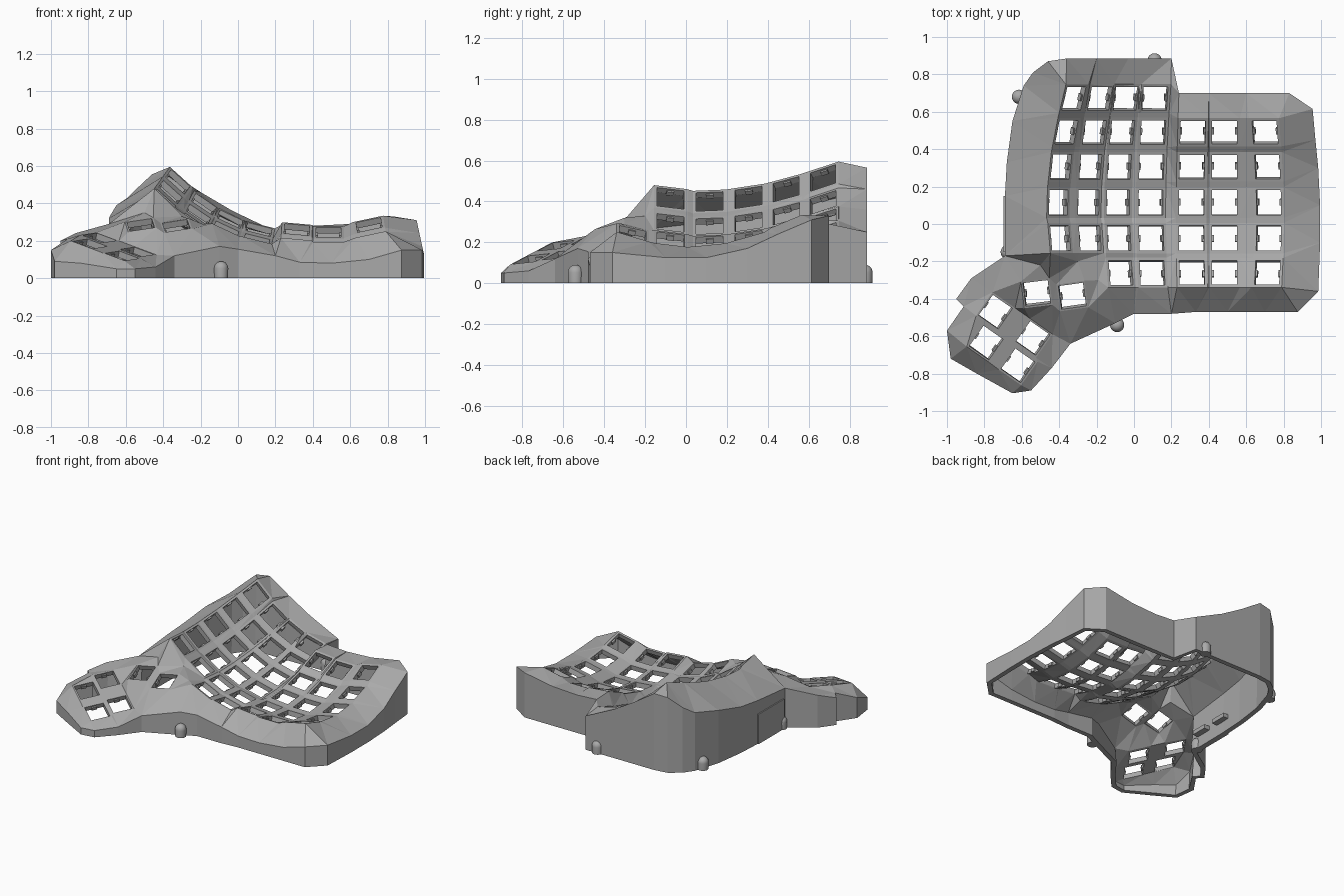
import bpy, bmesh, math
from mathutils import Vector, Matrix
from mathutils.geometry import delaunay_2d_cdt

if "Cube" in bpy.data.objects:
    bpy.data.objects.remove(bpy.data.objects["Cube"])

grey = bpy.data.materials.new("plain_grey")
grey.use_nodes = True
COLOR = (0.4, 0.4, 0.4, 1)
grey.diffuse_color = COLOR
grey.node_tree.nodes["Principled BSDF"].inputs["Base Color"].default_value = COLOR

HOLE = 0.067


def finish(bm, name):
    mesh = bpy.data.meshes.new(name)
    bm.to_mesh(mesh)
    bm.free()
    mesh.materials.append(grey)
    obj = bpy.data.objects.new(name, mesh)
    bpy.context.collection.objects.link(obj)
    return obj


# Key sockets: centre, two directions in the plate, half width of the frame
keys = []
ROW_Y = [-0.26, -0.075, 0.115, 0.305, 0.49, 0.67]
LEFT_RISE = [0.04, 0.015, 0, 0.02, 0.06, 0.115]
LEFT_SLOPE = [-0.22, -0.12, 0.04, 0.15, 0.27, 0.33]
RIGHT_RISE = [0.04, 0, 0, 0.04, 0.115]
RIGHT_SLOPE = [-0.3, -0.12, 0.1, 0.28, 0.42]
# x, z, tilt in degrees, first row, last row
COLUMNS = [(-0.404, 0.40, 42, 1, 5), (-0.243, 0.28, 34, 1, 5),
           (-0.085, 0.20, 25, 0, 5), (0.09, 0.145, 14, 0, 5),
           (0.307, 0.145, 5, 0, 4), (0.484, 0.13, 0, 0, 4),
           (0.72, 0.17, -12, 0, 4)]
for i, (x, z, tilt, first, last) in enumerate(COLUMNS):
    t = math.radians(tilt)
    rise, slope = (LEFT_RISE, LEFT_SLOPE) if i < 4 else (RIGHT_RISE, RIGHT_SLOPE)
    lean = 0.8 * math.tan(t)
    for r in range(first, last + 1):
        u = Vector((math.cos(t), 0, -math.sin(t)))
        v = Vector((slope[r] * lean, 1, slope[r])).normalized()
        keys.append((Vector((x + rise[r] * lean, ROW_Y[r], z + rise[r])), u, v, 0.082))


def thumb_key(x, y, z, turn, gx, gy):
    a = math.radians(turn)
    c, s = math.cos(a), math.sin(a)
    u = Vector((c, s, gx * c + gy * s)).normalized()
    v = Vector((-s, c, -gx * s + gy * c)).normalized()
    keys.append((Vector((x, y, z)), u, v, 0.077))


thumb_key(-0.52, -0.37, 0.285, 7, 0.1, 0.4)
thumb_key(-0.33, -0.385, 0.28, 8, 0.1, 0.4)
for x, y in [(-0.74, -0.47), (-0.54, -0.61), (-0.79, -0.635), (-0.62, -0.757)]:
    thumb_key(x, y, 0.215 - 0.2 * (x + 0.74) + 0.25 * (y + 0.47), -35, -0.2, 0.25)

# Outer rim of the case, counter-clockwise
RIM = [(-0.69, -0.17, 0.29), (-0.87, -0.29, 0.24), (-0.95, -0.40, 0.20),
       (-0.91, -0.44, 0.21), (-1.0, -0.57, 0.15), (-0.98, -0.72, 0.09),
       (-0.84, -0.80, 0.08), (-0.65, -0.905, 0.05), (-0.55, -0.89, 0.05),
       (-0.44, -0.77, 0.06), (-0.34, -0.64, 0.12), (-0.1, -0.53, 0.17),
       (0, -0.48, 0.155), (0.2, -0.48, 0.12), (0.33, -0.47, 0.085),
       (0.5, -0.47, 0.08), (0.7, -0.47, 0.10), (0.875, -0.47, 0.15),
       (0.985, -0.36, 0.15), (0.995, -0.1, 0.125), (0.995, 0.1, 0.125),
       (0.985, 0.3, 0.17), (0.97, 0.45, 0.24), (0.955, 0.615, 0.31),
       (0.83, 0.70, 0.33), (0.6, 0.70, 0.29), (0.4, 0.70, 0.28),
       (0.24, 0.70, 0.29), (0.2, 0.885, 0.25), (-0.03, 0.885, 0.36),
       (-0.2, 0.885, 0.46), (-0.36, 0.885, 0.565), (-0.46, 0.87, 0.555),
       (-0.54, 0.81, 0.48), (-0.59, 0.74, 0.43), (-0.65, 0.55, 0.39),
       (-0.68, 0.33, 0.34), (-0.69, 0.15, 0.32)]
RIDGES = [(-0.5, -0.22, 0.35), (-0.3, -0.2, 0.33), (-0.19, -0.3, 0.29)]

points, edges, hole_of = [], [], {}


def add_loop(loop):
    start = len(points)
    points.extend(Vector(p) for p in loop)
    n = len(loop)
    edges.extend((start + k, start + (k + 1) % n) for k in range(n))
    return range(start, start + n)


rim_ids = add_loop(RIM)
SIGNS = [(-1, -1), (1, -1), (1, 1), (-1, 1)]
for k, (c, u, v, half) in enumerate(keys):
    add_loop([c + u * half * a + v * half * b for a, b in SIGNS])
    for j in add_loop([c + u * HOLE * a + v * HOLE * b for a, b in SIGNS]):
        hole_of[j] = k
points.extend(Vector(p) for p in RIDGES)

# Case shell: stitch frames, webs and bezel together, then drop the walls
flat, _, tris, source, _, _ = delaunay_2d_cdt(
    [p.xy for p in points], edges, [], 1, 1e-5)
bm = bmesh.new()
verts, where, holes = [], {}, []
for p, src in zip(flat, source):
    near = src[0] if src else min(
        range(len(points)), key=lambda q: (points[q].xy - p).length)
    verts.append(bm.verts.new((p.x, p.y, points[near].z)))
    holes.append(hole_of.get(near, -1))
    for q in src:
        where[q] = verts[-1]
for tri in tris:
    inside = {holes[q] for q in tri}
    if len(inside) == 1 and -1 not in inside:
        continue
    face = bm.faces.new([verts[q] for q in tri])
    face.normal_update()
    if face.normal.z < 0:
        face.normal_flip()
tops = [where[q] for q in rim_ids]
feet = [bm.verts.new((t.co.x, t.co.y, 0)) for t in tops]
for k in range(len(tops)):
    j = (k + 1) % len(tops)
    bm.faces.new((feet[k], feet[j], tops[j], tops[k]))
loose = [v for v in bm.verts if not v.link_faces]
bmesh.ops.delete(bm, geom=loose, context='VERTS')
shell = finish(bm, "case_shell")
solid = shell.modifiers.new("thickness", 'SOLIDIFY')
solid.thickness = 0.035
solid.offset = -1


def add_box(bm, size, matrix):
    bmesh.ops.create_cube(bm, size=1, matrix=matrix @ Matrix.Diagonal((*size, 1)))


# Small retaining clips on both sides of every socket
bm = bmesh.new()
for c, u, v, half in keys:
    n = u.cross(v).normalized()
    turn = Matrix((u, v, n)).transposed().to_4x4()
    for side in (-1, 1):
        spot = c + u * side * (HOLE - 0.002) - n * 0.022
        add_box(bm, (0.016, 0.036, 0.024), Matrix.Translation(spot) @ turn)
finish(bm, "socket_clips")

# Connector panel outside and its brackets inside the side wall
bm = bmesh.new()
add_box(bm, (0.012, 0.3, 0.22), Matrix.Translation((-0.692, 0.0, 0.11)))
finish(bm, "connector_panel")
bm = bmesh.new()
for y in (-0.06, 0.14):
    add_box(bm, (0.05, 0.12, 0.03), Matrix.Translation((-0.64, y, 0.1)))
finish(bm, "connector_brackets")

# Rounded screw posts around the base
for k, (x, y) in enumerate([(-0.09, -0.54), (0.11, 0.875), (-0.615, 0.68), (-0.675, -0.15)]):
    bm = bmesh.new()
    bmesh.ops.create_uvsphere(bm, u_segments=24, v_segments=12, radius=0.038)
    for vert in bm.verts:
        vert.co.z = vert.co.z + 0.052 if vert.co.z > -0.001 else 0
    post = finish(bm, f"screw_post_{k + 1}")
    post.location = (x, y, 0)
    bpy.ops.object.select_all(action='DESELECT')
    post.select_set(True)
    bpy.context.view_layer.objects.active = post
    bpy.ops.object.shade_smooth_by_angle(angle=math.radians(40))
